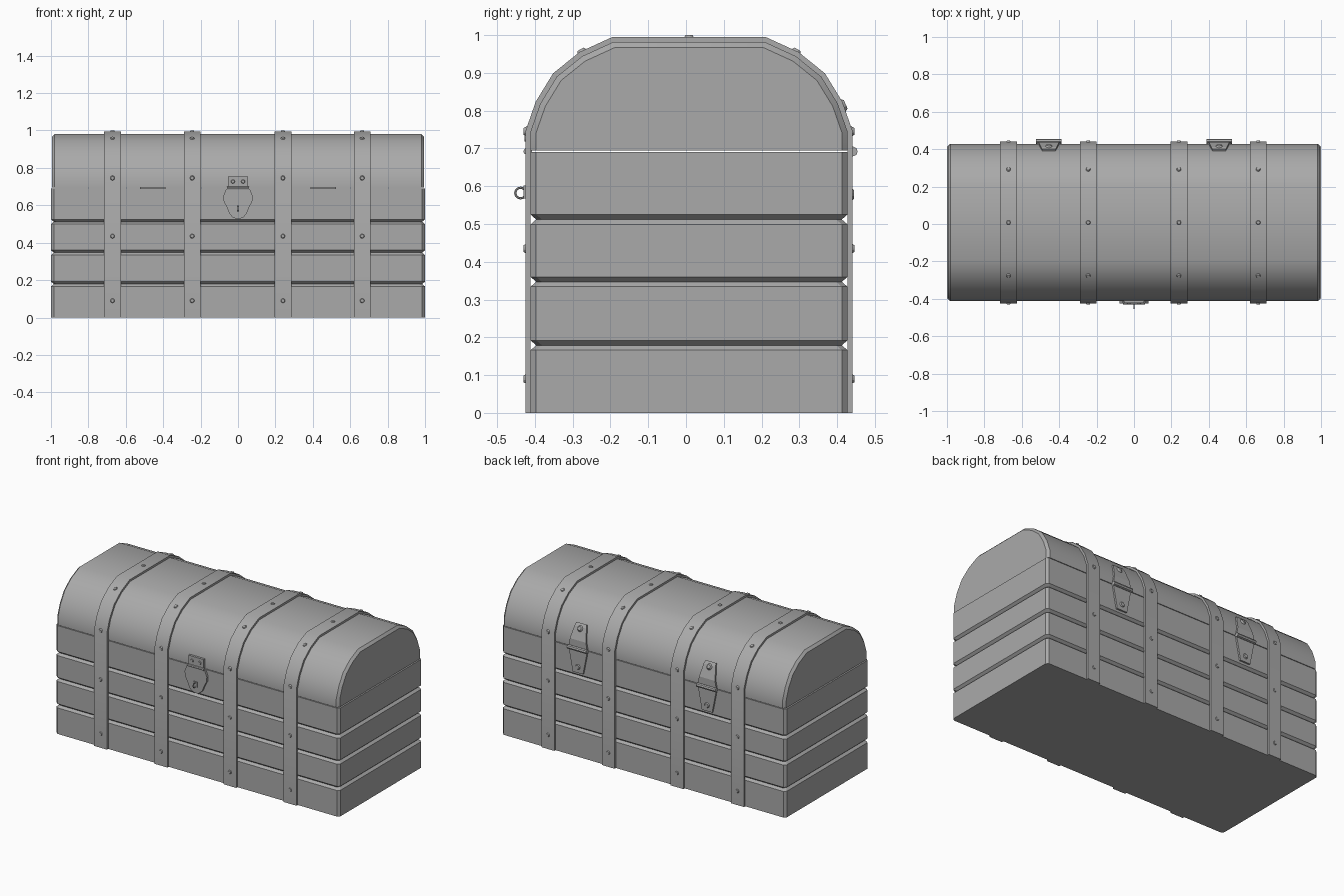
import bpy, bmesh, math
from mathutils import Vector

cube = bpy.data.objects.get("Cube")
if cube:
    bpy.data.objects.remove(cube, do_unlink=True)

grey = bpy.data.materials.new("plain grey")
grey.use_nodes = True
tone = (0.4, 0.4, 0.4, 1)
grey.diffuse_color = tone
grey.node_tree.nodes["Principled BSDF"].inputs["Base Color"].default_value = tone

MID_Y = 0.008      # the chest body sits slightly behind the centre
HALF_Y = 0.4195
SEAM = 0.692
STRAP = 0.013


def finish(name, bm, smooth=False):
    bmesh.ops.recalc_face_normals(bm, faces=bm.faces)
    mesh = bpy.data.meshes.new(name)
    bm.to_mesh(mesh)
    bm.free()
    mesh.materials.append(grey)
    ob = bpy.data.objects.new(name, mesh)
    ob.location.y = MID_Y
    bpy.context.collection.objects.link(ob)
    if smooth:
        bpy.ops.object.select_all(action='DESELECT')
        ob.select_set(True)
        bpy.context.view_layer.objects.active = ob
        bpy.ops.object.shade_smooth_by_angle(angle=math.radians(32))
    return ob


def loft(name, rings, smooth=False):
    """Skin equal-sized rings of points and cap both ends."""
    bm = bmesh.new()
    loops = [[bm.verts.new(p) for p in ring] for ring in rings]
    n = len(loops[0])
    for a, b in zip(loops, loops[1:]):
        for i in range(n):
            j = (i + 1) % n
            bm.faces.new((a[i], a[j], b[j], b[i]))
    bm.faces.new(loops[0])
    bm.faces.new(loops[-1])
    return finish(name, bm, smooth)


def offset(path, d):
    """Shift an open (y, z) path sideways by d with mitred corners."""
    normals = []
    for a, b in zip(path, path[1:]):
        t = (Vector(b) - Vector(a)).normalized()
        normals.append(Vector((-t.y, t.x)))
    out = []
    for i, p in enumerate(path):
        a, b = normals[max(i - 1, 0)], normals[min(i, len(normals) - 1)]
        out.append(Vector(p) + (a + b) * d / (1 + a.dot(b)))
    return out


def band(name, x, path, widths, thick, smooth=False):
    """Flat strip of metal following a (y, z) path."""
    outer = offset(path, thick)
    rings = []
    for (iy, iz), (oy, oz), w in zip(path, outer, widths):
        rings.append([(x - w, oy, oz), (x + w, oy, oz), (x + w, iy, iz), (x - w, iy, iz)])
    return loft(name, rings, smooth)


def plate(name, outline, y_back, y_front):
    return loft(name, [[(x, y, z) for x, z in outline] for y in (y_back, y_front)])


def rivet(name, pos, normal, r=0.015):
    bm = bmesh.new()
    bmesh.ops.create_cone(bm, cap_ends=True, segments=10, radius1=r, radius2=r * 0.6, depth=0.01)
    turn = Vector(normal).to_track_quat('Z', 'Y').to_matrix()
    bmesh.ops.rotate(bm, verts=bm.verts, matrix=turn)
    bmesh.ops.translate(bm, verts=bm.verts, vec=pos)
    return finish(name, bm)


# Body: planks divided by V grooves, with chamfered corners
def outline(inset, z, c=0.015):
    x, y = 1 - inset, HALF_Y - inset
    pts = [(x, y - c), (x - c, y), (c - x, y), (-x, y - c),
           (-x, c - y), (c - x, -y), (x - c, -y), (x, c - y)]
    return [(px, py, z) for px, py in pts]


levels = [(0, 0)]
for g in (0.179, 0.347, 0.512):
    levels += [(0, g - 0.013), (0.015, g), (0, g + 0.013)]
levels.append((0, SEAM - 0.002))
loft("chest_body", [outline(d, z) for d, z in levels])

# Lid: rounded profile with chamfered ends
half = [(HALF_Y, SEAM + 0.002), (HALF_Y, 0.745), (0.394, 0.818),
        (0.35, 0.89), (0.283, 0.944), (0.2, 0.982)]
lid_path = [(-y, z) for y, z in half] + half[::-1]
rings = []
for x, d in ((-0.995, -0.015), (-0.98, 0), (0.98, 0), (0.995, -0.015)):
    rings.append([(x, y, z) for y, z in offset(lid_path, d)])
loft("lid", rings, True)

# Straps wrapping over the chest, with rivets
strap_path = [(-HALF_Y, 0)] + lid_path[1:-1] + [(HALF_Y, 0)]
for n, x in enumerate((-0.671, -0.245, 0.24, 0.664), 1):
    band(f"strap_{n}", x, strap_path, [0.045] * len(strap_path), STRAP, True)
    rivet(f"strap_{n}_rivet_top", (x, 0, 0.995), (0, 0, 1))
    for s, side in ((-1, "front"), (1, "back")):
        rivet(f"strap_{n}_rivet_{side}_lid", (x, s * 0.285, 0.958), (0, s * 0.5, 0.85))
        for k, z in enumerate((0.09, 0.435, 0.745), 1):
            rivet(f"strap_{n}_rivet_{side}_{k}", (x, s * (HALF_Y + STRAP), z), (0, s, 0))

# Hinges on the back
upper = [half[3], half[2], half[1], (HALF_Y, SEAM)]
t = 0.75
upper[0] = tuple(Vector(half[2]).lerp(Vector(half[3]), 1 - t))
for side, x in (("right", -0.455), ("left", 0.455)):
    band(f"hinge_{side}_upper", x, upper, (0.036, 0.042, 0.056, 0.066), 0.011)
    band(f"hinge_{side}_lower", x, [(HALF_Y, SEAM), (HALF_Y, 0.54)], (0.066, 0.036), 0.011)
    barrel = []
    for bx in (x - 0.068, x + 0.068):
        barrel.append([(bx, HALF_Y + 0.014 + 0.013 * math.cos(a), SEAM + 0.013 * math.sin(a))
                       for a in (i * math.tau / 8 for i in range(8))])
    loft(f"hinge_{side}_barrel", barrel, True)
    rivet(f"hinge_{side}_rivet_upper", (x, 0.41, 0.815), (0, 0.9, 0.4), 0.02)
    rivet(f"hinge_{side}_rivet_lower", (x, HALF_Y + 0.012, 0.578), (0, 1, 0), 0.02)

# Lock on the front: hasp, shield, keyhole plate and ring
face = -HALF_Y
plate("lock_hasp", [(-0.054, 0.755), (0.054, 0.755), (0.054, 0.685), (-0.054, 0.685)],
      face + 0.004, face - 0.011)
shield = [(0.062, 0.69), (0.078, 0.65), (0.076, 0.62), (0.06, 0.59),
          (0.046, 0.555), (0.028, 0.535), (0.01, 0.529)]
plate("lock_shield", shield + [(-x, z) for x, z in shield[::-1]], face, face - 0.014)
plate("lock_keyhole", [(-0.012, 0.602), (0.012, 0.602), (0.012, 0.568), (-0.012, 0.568)],
      face - 0.013, face - 0.018)
hasp_pin = [[(x, face - 0.01 + 0.009 * math.cos(a), SEAM + 0.009 * math.sin(a))
             for a in (i * math.tau / 8 for i in range(8))] for x in (-0.058, 0.058)]
loft("lock_pin", hasp_pin, True)
for side, x in (("right", -0.027), ("left", 0.027)):
    rivet(f"lock_rivet_{side}", (x, face - 0.011, 0.727), (0, -1, 0), 0.013)
bpy.ops.mesh.primitive_torus_add(major_radius=0.014, minor_radius=0.003, major_segments=16,
                                 minor_segments=6, rotation=(0, math.pi / 2, 0),
                                 location=(0, -0.438, 0.582))
ring = bpy.context.object
ring.name = "lock_ring"
ring.data.materials.append(grey)
bpy.ops.object.shade_smooth_by_angle(angle=math.radians(60))
